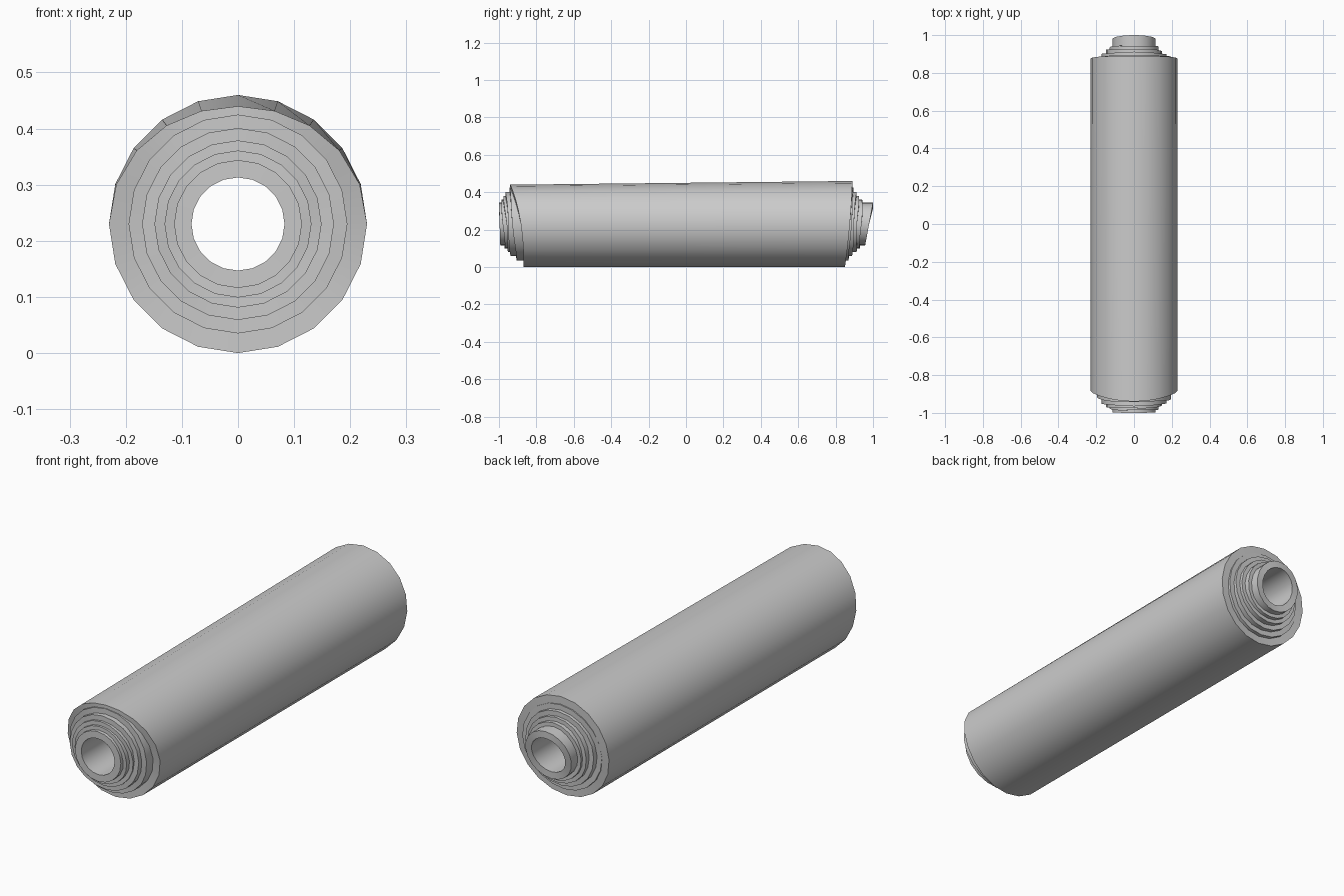
import bpy, bmesh, math

if "Cube" in bpy.data.objects:
    bpy.data.objects.remove(bpy.data.objects["Cube"])

SEG = 20
CZ = 0.23

# each wrap from outside in: radius, front reach (bottom, top), back reach (bottom, top)
WRAPS = [
    (0.230, 0.870, 0.940, 0.850, 0.890),
    (0.195, 0.905, 0.943, 0.868, 0.895),
    (0.171, 0.938, 0.965, 0.888, 0.912),
    (0.149, 0.952, 0.975, 0.912, 0.925),
    (0.131, 0.970, 0.985, 0.930, 0.942),
    (0.114, 0.993, 1.000, 0.958, 1.000),
]
HOLE = 0.083


def reach(wrap, index, angle, front):
    """End position of a wrap, uneven around the roll."""
    low, high = wrap[1:3] if front else wrap[3:5]
    s = math.sin(angle)
    y = low + (high - low) * (s + 1) / 2
    if index == 0:
        y += (-0.022 if front else 0.006) * math.cos(angle) ** 2
    elif index < 5:
        y += 0.005 * math.cos(angle) * math.sin(angle * 2 + index * 1.7)
    return -y if front else y


def end_rings(front):
    """Radius and end function pairs, stepping from the hole to the outside."""
    rings = []
    for i, wrap in enumerate(WRAPS):
        inner = WRAPS[i + 1][0] if i + 1 < len(WRAPS) else HOLE
        rings.append((wrap[0], wrap, i))
        rings.append((inner, wrap, i))
    return [(r, w, i, front) for r, w, i in rings]


# stepped roll: outer skin, both stepped ends and the hollow core
bm = bmesh.new()
profile = end_rings(True)[::-1] + end_rings(False)
loops = []
for r, wrap, i, front in profile:
    loop = []
    for k in range(SEG):
        a = -math.pi / 2 + 2 * math.pi * k / SEG
        radius = r
        # loose top edge of the outer wrap sags at the front
        if i == 0 and front and r == WRAPS[0][0]:
            radius -= 0.02 * max(0, math.sin(a)) ** 2
        loop.append(bm.verts.new((radius * math.cos(a),
                                  reach(wrap, i, a, front),
                                  CZ + radius * math.sin(a))))
    loops.append(loop)
for j in range(len(loops)):
    p, q = loops[j], loops[(j + 1) % len(loops)]
    for k in range(SEG):
        n = (k + 1) % SEG
        bm.faces.new((p[k], p[n], q[n], q[k]))
bmesh.ops.recalc_face_normals(bm, faces=bm.faces[:])
mesh = bpy.data.meshes.new("rolled_mat")
bm.to_mesh(mesh)
bm.free()
roll = bpy.data.objects.new("rolled_mat", mesh)
bpy.context.collection.objects.link(roll)
bpy.context.view_layer.objects.active = roll
roll.select_set(True)
bpy.ops.object.shade_smooth_by_angle(angle=math.radians(35))
